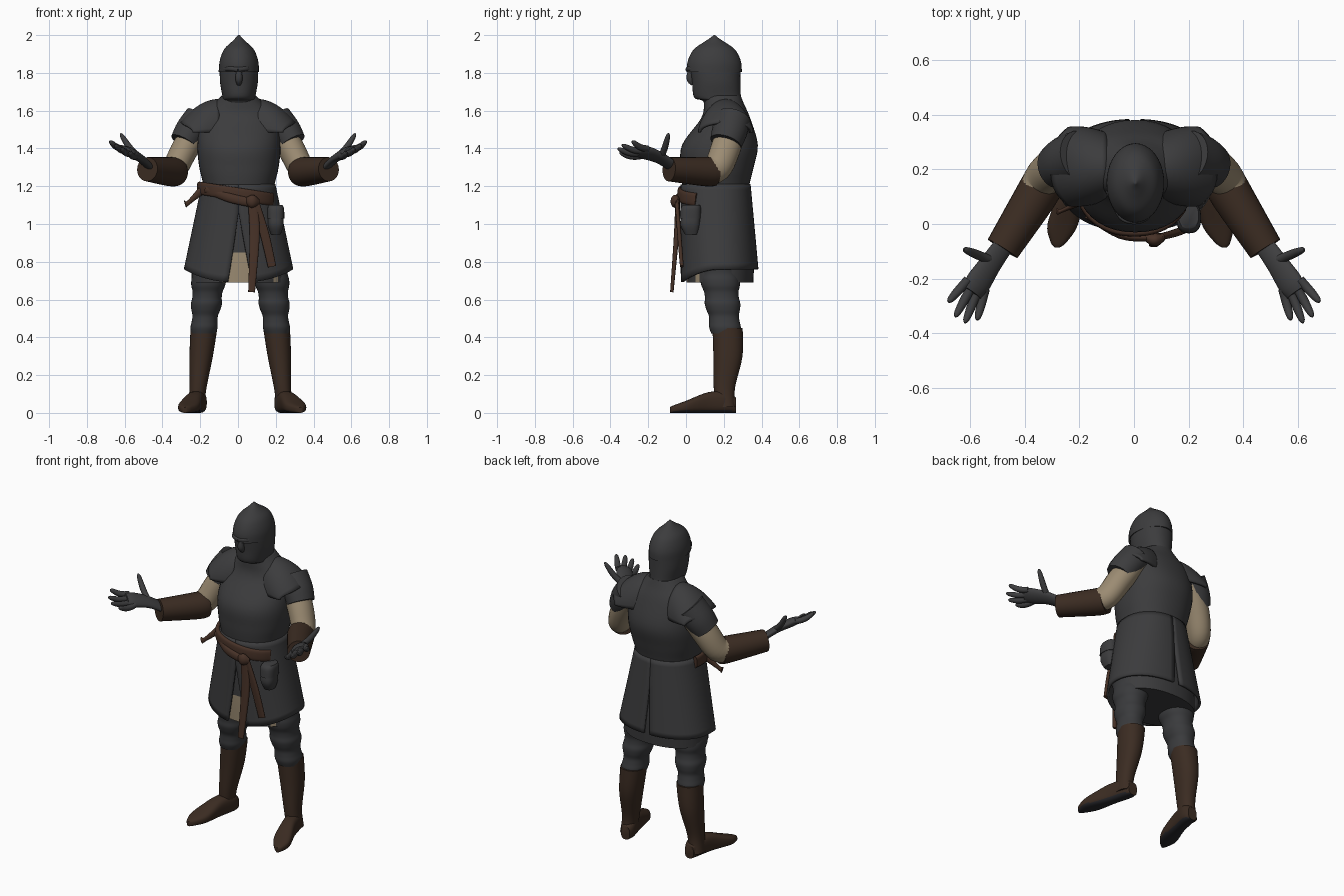
import bpy, bmesh, math
from mathutils import Vector

if "Cube" in bpy.data.objects:
    bpy.data.objects.remove(bpy.data.objects["Cube"])


def material(name, *rgb):
    made = bpy.data.materials.new(name)
    made.use_nodes = True
    made.diffuse_color = (*rgb, 1)
    made.node_tree.nodes["Principled BSDF"].inputs["Base Color"].default_value = (*rgb, 1)
    return made


GREY = material("dark grey cloth", .045, .045, .047)
TROUSER = material("slate trousers", .042, .043, .046)
GLOVE = material("grey gloves", .048, .048, .05)
BROWN = material("boot leather", .044, .025, .016)
BELT = material("belt leather", .062, .031, .02)
LINEN = material("linen", .33, .26, .17)
SOLE = material("dark sole", .02, .02, .024)
SIDES = {"left": 1, "right": -1}


def flow(rows, steps=5):
    """Smooth curve through control rows (Catmull-Rom)."""
    last = len(rows) - 1
    smooth = []
    for index in range(last):
        near = [rows[max(0, min(last, index + offset))] for offset in (-1, 0, 1, 2)]
        for step in range(steps):
            t = step / steps
            smooth.append(tuple(
                b + t / 2 * (c - a + t * (2 * a - 5 * b + 4 * c - d + t * (3 * (b - c) + d - a)))
                for a, b, c, d in zip(*near)))
    return smooth + [tuple(rows[last])]


def oval(angle, power=2.2):
    """Point on a unit superellipse; angle zero faces the front."""
    def bend(value):
        return math.copysign(abs(value) ** (2 / power), value)
    return bend(math.sin(angle)), -bend(math.cos(angle))


def loop(count, power):
    return [oval(math.tau * index / count, power) for index in range(count)]


def skin(name, rings, *materials, closed=True, rule=None, thickness=0):
    """Bridge rings of points into one smooth surface."""
    bm = bmesh.new()
    grid = [[bm.verts.new(point) for point in ring] for ring in rings]
    count = len(grid[0])
    for low, high in zip(grid, grid[1:]):
        for this in range(count if closed else count - 1):
            following = (this + 1) % count
            bm.faces.new((low[this], low[following], high[following], high[this]))
    if closed:
        bm.faces.new(grid[0])
        bm.faces.new(grid[-1])
    bmesh.ops.recalc_face_normals(bm, faces=bm.faces)
    mesh = bpy.data.meshes.new(name)
    bm.to_mesh(mesh)
    bm.free()
    part = bpy.data.objects.new(name, mesh)
    bpy.context.collection.objects.link(part)
    for entry in materials:
        mesh.materials.append(entry)
    if rule:
        for face in mesh.polygons:
            face.material_index = int(rule(face.center, face.normal))
    bpy.ops.object.select_all(action="DESELECT")
    part.select_set(True)
    bpy.context.view_layer.objects.active = part
    bpy.ops.object.shade_smooth_by_angle(angle=math.radians(50))
    if thickness:
        solid = part.modifiers.new("thickness", "SOLIDIFY")
        solid.thickness, solid.offset = thickness, 0


def stack(name, rows, *materials, centre=lambda z: .005, power=2.2, **options):
    """Horizontal ovals: height, centre y, half width, half depth."""
    outline = loop(40, power)
    skin(name, [[(centre(z) + wide * a, y + deep * b, z) for a, b in outline]
                for z, y, wide, deep in flow(rows)], *materials, **options)


def tube(name, rows, *materials, across=(1, 0, 0), flat=1, power=2, side=1, **options):
    """Ovals along a path: x, y, z, half width along the across vector."""
    rows = flow(rows)
    path = [Vector((side * x, y, z)) for x, y, z, width in rows]
    across = Vector((side * across[0], *across[1:]))
    outline = loop(24, power)
    rings = []
    for index, (point, row) in enumerate(zip(path, rows)):
        along = path[min(index + 1, len(path) - 1)] - path[max(index - 1, 0)]
        along.normalize()
        u = (across - along * across.dot(along)).normalized() * row[-1]
        v = along.cross(u) * flat
        rings.append([point + u * a + v * b for a, b in outline])
    skin(name, rings, *materials, **options)


# Torso and under-tunic
stack("torso", [(1.1, .16, .18, .16), (1.2, .157, .187, .177), (1.3, .165, .21, .193),
                (1.42, .18, .22, .2), (1.56, .21, .2, .13), (1.64, .2, .13, .105),
                (1.68, .19, .09, .1)], GREY)
stack("under_tunic", [(1.05, .17, .2, .165), (.85, .18, .245, .18), (.69, .18, .25, .176)], GREY, LINEN,
      rule=lambda centre, normal: centre.z < .87 and centre.y < .08
      and (abs(centre.x) < .09 or centre.x > .19))

# Coat skirt in two panels, split at front and back
for label, side in SIDES.items():
    gap = .22 if side > 0 else .17
    rings = []
    for row in range(16):
        t = row / 15
        opening = max(0, 1.5 * t - .5)
        start, stop = gap * opening, math.pi - .06 * opening
        ring = []
        for column in range(33):
            a, b = oval(start + (stop - start) * column / 32)
            dip = .07 * opening * max(0, -b) ** 2
            ring.append((.003 + side * a * (.188 + .095 * t), .157 + .02 * t + b * (.178 + .022 * t),
                         1.21 - .45 * t - dip))
        rings.append(ring)
    skin(label + "_coat_skirt", rings, GREY, closed=False, thickness=.014)

# Head: coif, domed helmet and face
stack("coif", [(1.58, .21, .115, .1), (1.65, .195, .095, .105), (1.67, .167, .087, .124),
               (1.75, .16, .1, .128), (1.83, .155, .102, .133)], GREY)
dome = [(1.82 + .155 * math.sin(t), .15, .106 * math.cos(t), .146 * math.cos(t))
        for t in (-.1, .2, .5, .8, 1.2)]
stack("helmet", dome + [(1.985, .15, .018, .022), (2, .15, .004, .004)], GREY, power=2)
tube("nose", [(.005, .025, 1.83, .012), (.005, .022, 1.77, .019), (.005, .04, 1.74, .012)], GREY)
for label, side in SIDES.items():
    tube(label + "_brow", [(0, .006, 1.818, .012), (.05, .025, 1.822, .011), (.1, .12, 1.81, .006)],
         GREY, across=(0, 0, 1), flat=.7, side=side)

# Shoulders and arms
for label, side in SIDES.items():
    rings = []
    for row in range(12):
        t = row / 11
        half, rise = .118 + .022 * math.sin(2 * t), .17 - .12 * t * t
        arch = [math.pi * (column / 24 - .5) for column in range(25)]
        rings.append([(side * (.1 + .2 * t - .06 * t * abs(math.sin(angle)) ** 3),
                       .21 + half * math.sin(angle), 1.485 + rise * math.cos(angle)) for angle in arch])
    skin(label + "_shoulder_guard", rings, GREY, closed=False, thickness=.014)
    tube(label + "_short_sleeve", [(.2, .25, 1.56, .085), (.25, .23, 1.49, .085), (.285, .21, 1.43, .077)],
         GREY, flat=1.1, side=side)
    tube(label + "_linen_sleeve", [(.2, .25, 1.53, .07), (.28, .21, 1.4, .072), (.335, .165, 1.295, .067),
                                   (.37, .1, 1.28, .06)], LINEN, flat=1.1, side=side)
    tube(label + "_bracer", [(.333, .15, 1.277, .076), (.36, .1, 1.277, .077), (.48, -.09, 1.29, .064)],
         BROWN, side=side)

# Hands, palms up with fanned fingers
spread = Vector((.021, .011, .013))
fan = Vector((.035, .022, .02))
for label, side in SIDES.items():
    tube(label + "_palm", [(.47, -.07, 1.305, .038), (.52, -.14, 1.35, .043), (.57, -.215, 1.378, .051),
                           (.592, -.25, 1.386, .042)], GLOVE, across=spread, flat=.5, side=side)
    fingers = {"thumb": (Vector((.53, -.13, 1.36)), Vector((.622, -.092, 1.48)))}
    for index, finger in enumerate(("little", "ring", "middle", "index")):
        k = index - 1.5
        reach = Vector((.012, -.04, 0)) * math.cos(k)
        fingers[finger] = (Vector((.575, -.22, 1.38)) + spread * k,
                           Vector((.625, -.315, 1.41)) + fan * k + reach)
    for finger, (root, tip) in fingers.items():
        rows = []
        for t in (0, .3, .6, .9, 1):
            point = root.lerp(tip, t)
            point.z -= .012 * math.sin(math.pi * t)
            rows.append((*point, .004 + .013 * math.sqrt(1 - t ** 4)))
        tube(label + "_" + finger + "_finger", rows, GLOVE, across=(.3, .8, .5), side=side)

# Legs: creased trousers, boots and feet
for label, side in SIDES.items():
    shift = .024 if side > 0 else 0

    def lean(z):
        return side * (.225 + shift - .1 * z)

    creases = []
    for row in range(13):
        t = row / 12
        fold = .005 * math.sin(20 * t)
        creases.append((.42 + .38 * t, .21 - .04 * t, .064 + .033 * t + fold, .076 + .033 * t + fold))
    stack(label + "_trouser", creases, TROUSER, centre=lean)
    stack(label + "_boot", [(.45, .22, .071, .08), (.3, .222, .062, .077), (.13, .203, .045, .056),
                            (.03, .21, .044, .053)], BROWN, centre=lean)
    foot = [(.207, .265, .03, .04), (.21, .22, .045, .055), (.23, .12, .046, .055),
            (.26, 0, .056, .032), (.275, -.065, .03, .02), (.28, -.085, .01, .015)]
    rings = []
    for x, y, wide, tall in flow(foot):
        turn = shift * (1.8 - 3 * y)
        rings.append([(side * (x + turn + wide * a), y, tall + tall * b) for a, b in loop(28, 2.8)])
    skin(label + "_foot", rings, BROWN, SOLE,
         rule=lambda centre, normal: normal.z < -.6 and centre.z < .02)

# Belt across the front, with knot, hanging tails and pouch
belt = []
for index in range(15):
    a, b = oval(index / 5 - 1.75)
    belt.append((.204 * a, .158 + .19 * b, 1.158 - .032 * a, .034))
upright = {"across": (0, 0, 1)}
tube("belt", belt, BELT, flat=.4, power=3, **upright)
tube("belt_drape", [(-.17, .03, 1.185, .02), (-.05, -.04, 1.14, .024), (.06, -.05, 1.115, .024)],
     BELT, flat=.6, **upright)
tube("belt_knot", [(.04, -.045, 1.125, .015), (.075, -.057, 1.12, .035), (.11, -.045, 1.115, .015)],
     BELT, flat=.7, **upright)
tube("side_belt_tail", [(-.195, .08, 1.175, .022), (-.26, .05, 1.115, .012), (-.28, .045, 1.105, .02)],
     BELT, flat=.6, **upright)
tube("long_belt_tail", [(.075, -.045, 1.13, .024), (.088, -.05, .95, .027), (.072, -.075, .64, .018)],
     BELT, flat=.5, power=3)
tube("short_belt_tail", [(.085, -.05, 1.13, .022), (.14, -.036, .95, .024), (.18, -.022, .775, .022)],
     BELT, flat=.45, power=3)
stack("pouch", [(1.08, .03, .036, .045), (1, .022, .042, .052), (.945, .028, .026, .034)],
      GREY, centre=lambda z: .2, power=2.6)
stack("pouch_flap", [(1.1, .03, .036, .045), (1.08, .025, .044, .054), (1.03, .022, .045, .056)],
      GREY, centre=lambda z: .2, power=2.6)
